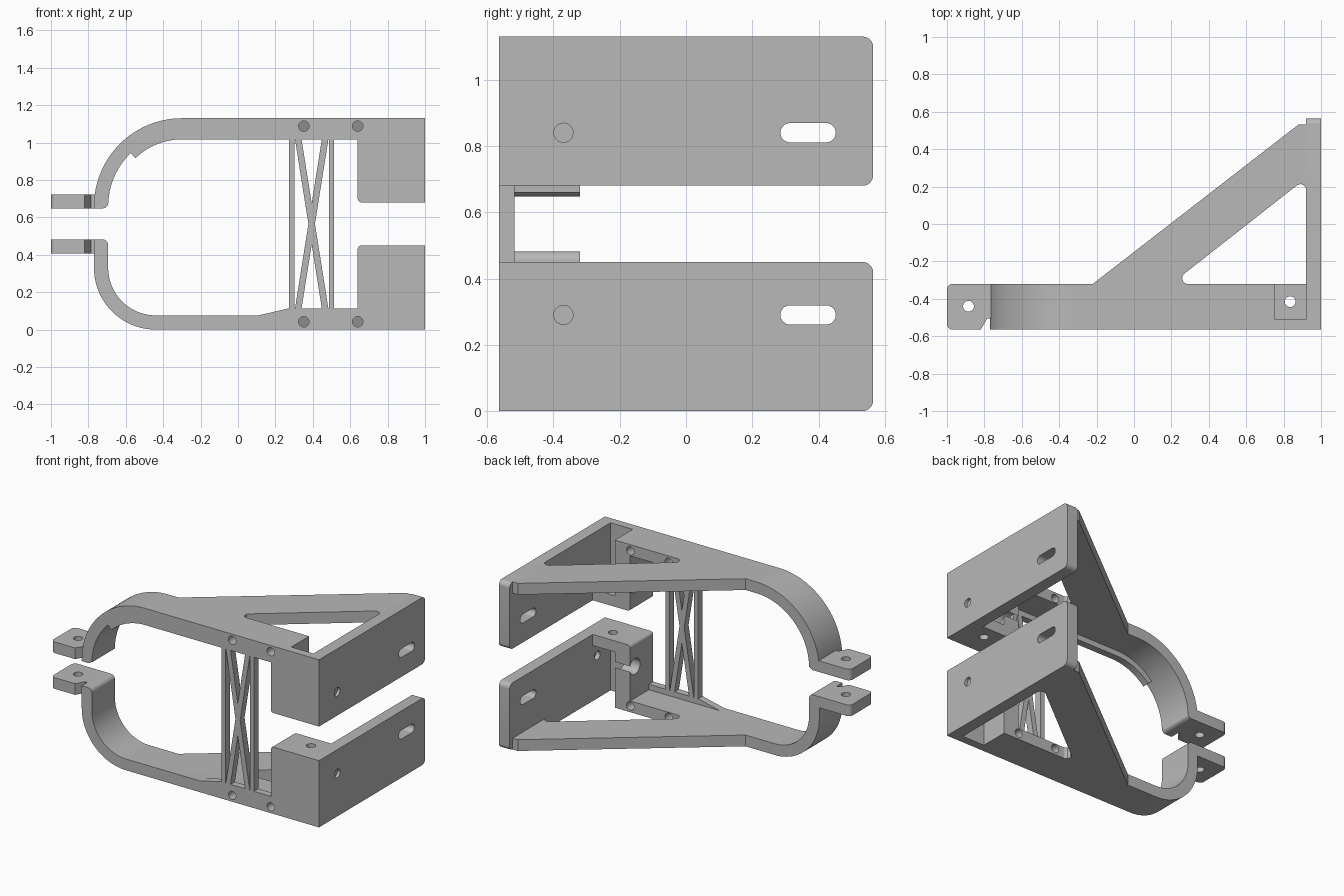
import bpy, bmesh, math
from mathutils import Vector

cube = bpy.data.objects.get("Cube")
if cube:
    bpy.data.objects.remove(cube, do_unlink=True)

GREY = (0.48, 0.48, 0.48, 1)
grey = bpy.data.materials.new("light_grey")
grey.use_nodes = True
grey.diffuse_color = GREY
grey.node_tree.nodes["Principled BSDF"].inputs["Base Color"].default_value = GREY

HEIGHT = 1.13
FRONT, BAND_BACK, BACK = -0.565, -0.32, 0.565
WALL_IN = 0.92      # inner face of the side wall
WALL_TOP = 0.45
T = 0.076           # strap and plate thickness
LIP = 0.113         # height of the stiffening lip
LIP_BACK = -0.518
TAB_TOP = 0.482


def rounded(corners, steps=14):
    """Polygon from (u, v, radius) corners, each filleted by its radius."""
    out = []
    for i, (x, y, r) in enumerate(corners):
        p = Vector((x, y))
        if r == 0:
            out.append(p)
            continue
        u = (Vector(corners[i - 1][:2]) - p).normalized()
        v = (Vector(corners[(i + 1) % len(corners)][:2]) - p).normalized()
        half = u.angle(v) / 2
        c = p + (u + v).normalized() * r / math.sin(half)
        a = p + u * r / math.tan(half) - c
        b = p + v * r / math.tan(half) - c
        n = steps * 2 if r > 0.1 else steps // 2
        out += [c + a.lerp(b, k / n).normalized() * r for k in range(n + 1)]
    return out


def circle(u, v, r, n=24):
    return [(u + r * math.cos(math.tau * k / n), v + r * math.sin(math.tau * k / n))
            for k in range(n)]


def box(u0, u1, v0, v1):
    return [(u0, v0), (u1, v0), (u1, v1), (u0, v1)]


def prism(name, points, axis, start, end):
    """Extrude a 2D profile along one axis."""
    place = {"x": lambda p, t: (t, p[0], p[1]),
             "y": lambda p, t: (p[0], t, p[1]),
             "z": lambda p, t: (p[0], p[1], t)}[axis]
    bm = bmesh.new()
    low = [bm.verts.new(place(p, start)) for p in points]
    high = [bm.verts.new(place(p, end)) for p in points]
    bm.faces.new(low)
    bm.faces.new(high)
    for i in range(len(low)):
        bm.faces.new((low[i - 1], low[i], high[i], high[i - 1]))
    bmesh.ops.recalc_face_normals(bm, faces=bm.faces)
    mesh = bpy.data.meshes.new(name)
    bm.to_mesh(mesh)
    bm.free()
    mesh.materials.append(grey)
    ob = bpy.data.objects.new(name, mesh)
    bpy.context.scene.collection.objects.link(ob)
    return ob


def activate(ob):
    bpy.context.view_layer.update()
    bpy.ops.object.select_all(action="DESELECT")
    ob.select_set(True)
    bpy.context.view_layer.objects.active = ob


def combine(base, operation, *others):
    """Boolean the other solids into the base, then drop them."""
    for other in others:
        mod = base.modifiers.new("join", "BOOLEAN")
        mod.operation, mod.solver, mod.object = operation, "EXACT", other
        activate(base)
        bpy.ops.object.modifier_apply(modifier=mod.name)
        bpy.data.objects.remove(other, do_unlink=True)


def finish(ob):
    activate(ob)
    bpy.ops.object.shade_smooth_by_angle(angle=math.radians(30))


def bracket_half(name, bend, lip_profile, hole_z):
    # triangular gusset plate with its window
    body = prism(name, [(-0.22, FRONT), (0.98, FRONT), (0.98, 0.533),
                        (0.881, 0.533), (-0.22, BAND_BACK)], "z", 0, T)
    window = rounded([(0.2, BAND_BACK, 0.03), (WALL_IN, BAND_BACK, 0.02),
                      (WALL_IN, 0.245, 0.03)])
    combine(body, "DIFFERENCE", prism("cutter", window, "z", -0.1, 0.3))

    # clamp block with open pocket, flange hole and counterbore
    block = rounded([(0.64, 0, 0), (0.98, 0, 0),
                     (0.98, WALL_TOP, 0), (0.64, WALL_TOP, 0.02)])
    combine(body, "UNION", prism("block", block, "y", FRONT, BAND_BACK))
    combine(body, "DIFFERENCE",
            prism("cutter", box(0.755, 0.95, -0.51, -0.3), "z", -0.1, 0.375),
            prism("cutter", circle(0.835, -0.415, 0.029), "z", 0.3, 0.6),
            prism("cutter", circle(-0.37, hole_z, 0.054), "x", 0.6, 0.8))

    # side wall with a round hole and a slot
    wall = prism("wall", rounded([(FRONT, 0, 0), (BACK, 0, 0.032),
                                  (BACK, WALL_TOP, 0.032), (FRONT, WALL_TOP, 0)]),
                 "x", WALL_IN, 1)
    s = 0.029
    slot = rounded([(0.285, hole_z - s, s * 0.99), (0.452, hole_z - s, s * 0.99),
                    (0.452, hole_z + s, s * 0.99), (0.285, hole_z + s, s * 0.99)])
    combine(wall, "DIFFERENCE",
            prism("cutter", slot, "x", 0.8, 1.1),
            prism("cutter", circle(-0.37, hole_z, s), "x", 0.8, 1.1))
    combine(body, "UNION", wall)

    # curved strap, stiffening lip and bolt tab
    strap = rounded([(-0.22, 0, 0), (-0.77, 0, bend), (-0.77, TAB_TOP, 0),
                     (-0.77 + T, TAB_TOP, 0.03), (-0.77 + T, T, bend - T), (-0.22, T, 0)])
    tab = rounded([(-1, FRONT, 0.03), (-0.82, FRONT, 0), (-0.785, -0.505, 0),
                   (-0.75, -0.505, 0), (-0.75, BAND_BACK, 0), (-1, BAND_BACK, 0.03)])
    combine(body, "UNION",
            prism("strap", strap, "y", FRONT, BAND_BACK),
            prism("lip", lip_profile, "y", FRONT, LIP_BACK),
            prism("tab", tab, "z", 0.407, TAB_TOP))

    # bolt holes through the tab and the front rail
    combine(body, "DIFFERENCE",
            prism("cutter", circle(-0.885, -0.44, 0.029), "z", 0.3, 0.6),
            prism("cutter", circle(0.352, 0.042, 0.028), "y", -0.7, -0.25),
            prism("cutter", circle(0.64, 0.042, 0.028), "y", -0.7, -0.25))
    return body


# lower half: lip is a short wedge
wedge = [(0.11, 0.04), (0.66, 0.04), (0.66, LIP), (0.27, LIP), (0.11, T)]
lower = bracket_half("lower_bracket", 0.33, wedge, 0.29)

# upper half: lip follows the bend, built upside down and then mirrored
BEND = 0.47


def bend_arc(r):
    return [(-0.30 + r * math.cos(math.radians(a)), BEND + r * math.sin(math.radians(a)))
            for a in range(226, 271, 4)]


rim = bend_arc(BEND - 0.04) + [(0.66, 0.04), (0.66, LIP)] + bend_arc(BEND - LIP)[::-1]
upper = bracket_half("upper_bracket", BEND, rim, 0.29)
for v in upper.data.vertices:
    v.co.z = HEIGHT - v.co.z
upper.data.flip_normals()

# crossed lattice strut joining both halves
z0, z1 = LIP - 0.005, HEIGHT - LIP + 0.005
lattice = prism("lattice_strut", box(0.272, 0.302, z0, z1), "y", FRONT, LIP_BACK)
combine(lattice, "UNION",
        prism("post", box(0.486, 0.514, z0, z1), "y", FRONT, LIP_BACK),
        *[prism("brace", [(a, z0), (a + 0.035, z0), (b + 0.035, z1), (b, z1)],
                "y", FRONT, LIP_BACK)
          for a, b in ((0.304, 0.449), (0.449, 0.304))])

for ob in (lower, upper, lattice):
    finish(ob)
